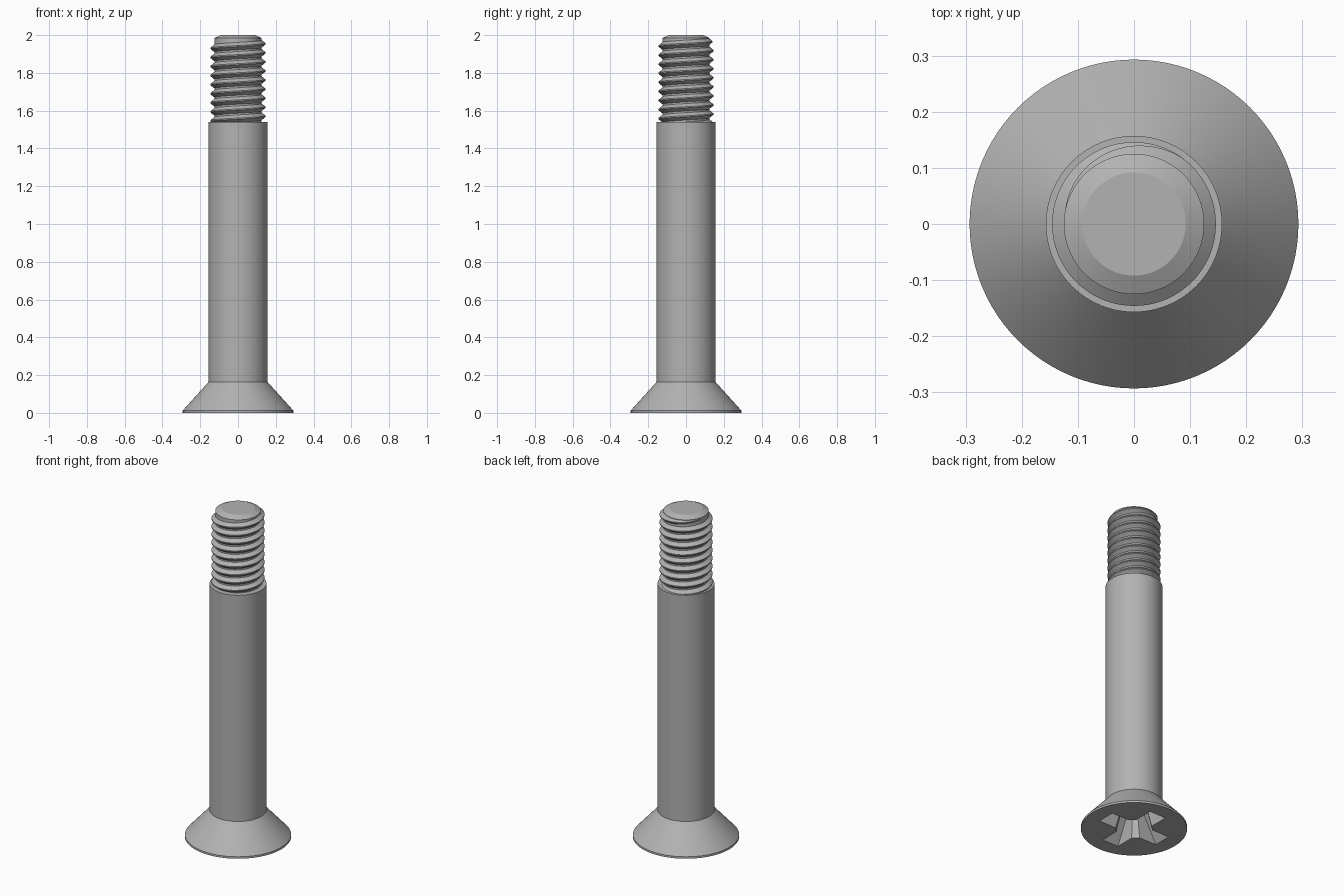
import bpy, bmesh, math

cube = bpy.data.objects.get("Cube")
if cube:
    bpy.data.objects.remove(cube, do_unlink=True)

# One plain steel colour
steel = bpy.data.materials.new("steel_grey")
steel.use_nodes = True
colour = (0.45, 0.45, 0.45, 1)
steel.diffuse_color = colour
steel.node_tree.nodes["Principled BSDF"].inputs["Base Color"].default_value = colour

SEGMENTS = 96
CORE = 0.125
CREST = 0.146
PITCH = 0.048


def make_object(name, bm):
    bmesh.ops.recalc_face_normals(bm, faces=bm.faces)
    mesh = bpy.data.meshes.new(name)
    bm.to_mesh(mesh)
    bm.free()
    mesh.materials.append(steel)
    obj = bpy.data.objects.new(name, mesh)
    bpy.context.collection.objects.link(obj)
    return obj


def smooth(obj, degrees=25):
    bpy.ops.object.select_all(action="DESELECT")
    obj.select_set(True)
    bpy.context.view_layer.objects.active = obj
    bpy.ops.object.shade_smooth_by_angle(angle=math.radians(degrees))


def loft(name, loops):
    """Skin a stack of equal closed loops and cap both ends."""
    bm = bmesh.new()
    rings = [[bm.verts.new(p) for p in loop] for loop in loops]
    n = len(rings[0])
    for a, b in zip(rings, rings[1:]):
        for i in range(n):
            j = (i + 1) % n
            bm.faces.new((a[i], a[j], b[j], b[i]))
    bm.faces.new(rings[0][::-1])
    bm.faces.new(rings[-1])
    return make_object(name, bm)


def circle(r, z):
    step = math.tau / SEGMENTS
    return [(r * math.cos(i * step), r * math.sin(i * step), z) for i in range(SEGMENTS)]


def cross(reach, half, inner, z):
    """Four-armed outline with bevelled inside corners."""
    arm = [(inner, -half), (reach, -half), (reach, half), (inner, half)]
    points = []
    for c, s in ((1, 0), (0, 1), (-1, 0), (0, -1)):
        points += [(x * c - y * s, x * s + y * c, z) for x, y in arm]
    return points


# Countersunk head, shank and threaded core in one turned body
profile = [(0.293, 0), (0.293, 0.012), (0.157, 0.163), (0.157, 1.54),
           (CORE, 1.54), (CORE, 1.984), (0.092, 2)]
body = loft("screw_body", [circle(r, z) for r, z in profile])

# Tapered cross recess in the underside of the head
cutter = loft("recess_cutter", [cross(0.21, 0.056, 0.088, -0.01),
                                cross(0.1, 0.036, 0.055, 0.15)])
cutter.hide_render = True
cut = body.modifiers.new("cross_recess", "BOOLEAN")
cut.object = cutter
cut.operation = "DIFFERENCE"
cut.solver = "EXACT"
bpy.context.view_layer.objects.active = body
bpy.ops.object.modifier_apply(modifier=cut.name)
bpy.data.objects.remove(cutter, do_unlink=True)
smooth(body)

# Right-handed thread that fades out just below the tip
steps = 64
turns = 9.5
total = int(turns * steps)
sections = []
for k in range(total + 1):
    left = (total - k) / steps
    angle = math.pi - left * math.tau
    z = 1.978 - left * PITCH
    fade = min(1, left / 0.35)
    crest = CORE - 0.002 + (CREST - CORE + 0.002) * fade
    base = 0.006 + 0.016 * fade
    tip = 0.003
    outline = [(CORE - 0.003, -base), (crest, -tip), (crest, tip), (CORE - 0.003, base)]
    sections.append([(r * math.cos(angle), r * math.sin(angle), z + h) for r, h in outline])
thread = loft("screw_thread", sections)
smooth(thread)
